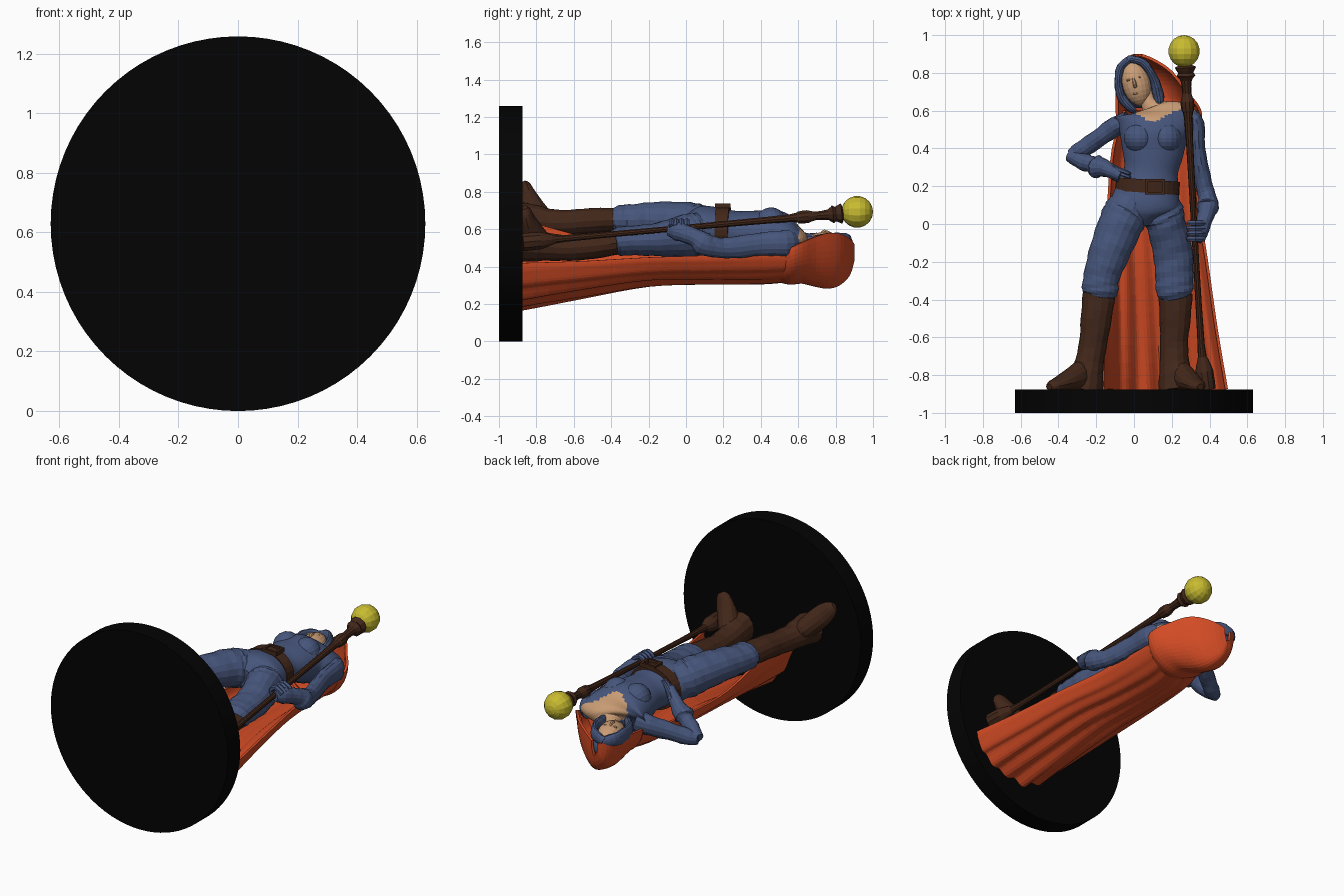
import bpy, bmesh, math
from math import sin, cos, pi
from mathutils import Vector, Matrix

def mat(name, rgb):
    m = bpy.data.materials.new(name)
    m.diffuse_color = (*rgb, 1)
    return m

BLUE = mat("blue_cloth", (0.062, 0.092, 0.2))
RED = mat("orange_cloth", (0.64, 0.07, 0.018))
BROWN = mat("brown_leather", (0.055, 0.02, 0.01))
SKIN = mat("skin", (0.6, 0.34, 0.18))
GOLD = mat("yellow_orb", (0.58, 0.5, 0.03))
BLACK = mat("black_base", (0.001, 0.001, 0.001))

def finish(name, bm, *mats):
    bmesh.ops.recalc_face_normals(bm, faces=bm.faces)
    me = bpy.data.meshes.new(name)
    bm.to_mesh(me)
    bm.free()
    for m in mats:
        me.materials.append(m)
    ob = bpy.data.objects.new(name, me)
    bpy.context.collection.objects.link(ob)
    return ob

def spline(rows, sub):
    """Catmull-Rom resampling of a table of rows."""
    P = [Vector(r) for r in rows]
    out = []
    for i in range(len(P) - 1):
        a, b, c, d = P[max(i - 1, 0)], P[i], P[i + 1], P[min(i + 2, len(P) - 1)]
        for k in range(sub):
            t = k / sub
            out.append(0.5 * (2 * b + (c - a) * t + (2 * a - 5 * b + 4 * c - d) * t * t
                              + (3 * b - a - 3 * c + d) * t ** 3))
    return out + [P[-1]]

def tube(name, rows, *mats, n=14, ref=(0, 0, 1), sub=3, crease=0.0, paint=None):
    """Loft of elliptical rings; row = x, y, z, radius across, radius along ref."""
    R = spline(rows, sub)
    bm = bmesh.new()
    rings = []
    for i, r in enumerate(R):
        c = Vector(r[:3])
        t = (Vector(R[min(i + 1, len(R) - 1)][:3]) - Vector(R[max(i - 1, 0)][:3])).normalized()
        b = Vector(ref)
        b = (b - t * b.dot(t)).normalized()
        a = t.cross(b)
        ring = []
        for k in range(n):
            th = 2 * pi * k / n
            s = 1 + crease * sin(2 * th + i * 2.1)
            ring.append(bm.verts.new(c + a * cos(th) * r[3] * s + b * sin(th) * r[4] * s))
        rings.append(ring)
    for p, q in zip(rings, rings[1:]):
        for k in range(n):
            bm.faces.new((p[k], p[(k + 1) % n], q[(k + 1) % n], q[k]))
    bm.faces.new(rings[0])
    bm.faces.new(rings[-1])
    if paint:
        for f in bm.faces:
            f.material_index = int(paint(f.calc_center_median()))
    return finish(name, bm, *mats)

def ball(name, c, r, m, seg=14, rot=0.0):
    bm = bmesh.new()
    bmesh.ops.create_uvsphere(bm, u_segments=seg, v_segments=seg * 2 // 3, radius=1)
    bm.transform(Matrix.Translation(c) @ Matrix.Rotation(rot, 4, 'Z') @ Matrix.Diagonal((*r, 1))
                 @ Matrix.Rotation(pi / 2, 4, 'X'))
    return finish(name, bm, m)

def drape(name, rows, m, n=40, fold=0.0, folds=8, sub=4):
    """Half-open sheet; row = y, left x, right x, back z, left edge z, right edge z."""
    bm = bmesh.new()
    R = spline(rows, sub)
    grid = []
    for i, (y, xl, xr, zb, zl, zr) in enumerate(R):
        amp = fold * (0.1 + 0.9 * i / (len(R) - 1))
        line = []
        for k in range(n + 1):
            u = k / n
            ze = zl if u < 0.5 else zr
            w = 0.75 * sin(2 * pi * folds * u + 0.8 * sin(3 * y)) + 0.25 * sin(2 * pi * folds * 0.6 * u + 4 * y)
            z = zb + (ze - zb) * (1 - sin(pi * u)) + amp * (w + 0.8) * sin(pi * u)
            line.append(bm.verts.new(((xl + xr) / 2 - (xr - xl) / 2 * cos(pi * u), y, z)))
        grid.append(line)
    for p, q in zip(grid, grid[1:]):
        for k in range(n):
            bm.faces.new((p[k], p[k + 1], q[k + 1], q[k]))
    ob = finish(name, bm, m)
    s = ob.modifiers.new("thickness", 'SOLIDIFY')
    s.thickness, s.offset = 0.015, 0
    return ob

# round base (the figure lies on its back, head towards +y)
bm = bmesh.new()
bmesh.ops.create_cone(bm, cap_ends=True, segments=80, radius1=0.629, radius2=0.629, depth=0.125)
bm.transform(Matrix.Translation((0, -0.9375, 0.629)) @ Matrix.Rotation(pi / 2, 4, 'X'))
finish("base_disc", bm, BLACK)

# torso with bare neckline
tube("torso", [(.06, -.01, .6, .035, .06), (.055, .04, .6, .12, .105), (.06, .1, .6, .18, .125),
               (.08, .2, .59, .16, .118), (.09, .28, .585, .143, .112), (.1, .37, .58, .16, .12),
               (.105, .46, .565, .18, .14), (.115, .53, .545, .215, .125), (.115, .575, .53, .21, .085),
               (.105, .605, .515, .085, .055), (.08, .64, .51, .045, .045), (.06, .69, .5, .042, .042)],
     BLUE, SKIN, n=64, sub=7,
     paint=lambda c: c.y > .602 or (c.z > .53 and abs(c.x - .1) < min((c.y - .535) * 1.8, .1)))
for side in (-1, 1):
    ball("bust", (.1 + side * .07, .455, .625), (.085, .085, .092), BLUE, seg=18)

# belt and buckle
tube("belt", [(.07, .165, .595, .172, .13), (.075, .235, .595, .168, .132)], BROWN, n=28, sub=1)
bm = bmesh.new()
for dx, dy, w, h in ((-.045, 0, .016, .08), (.045, 0, .016, .08), (0, -.035, .1, .014), (0, .035, .1, .014)):
    bmesh.ops.create_cube(bm, size=1, matrix=Matrix.Translation((.11 + dx, .197 + dy, .725))
                          @ Matrix.Diagonal((w, h, .025, 1)))
finish("belt_buckle", bm, BROWN)

# trousers
tube("left_trouser", [(.0, .14, .61, .1, .1), (-.04, .06, .62, .12, .115), (-.07, 0, .635, .118, .112),
                      (-.13, -.15, .65, .108, .098), (-.172, -.28, .65, .095, .085), (-.18, -.355, .65, .096, .08),
                      (-.185, -.39, .65, .07, .06)], BLUE, n=18, sub=4, crease=.025)
tube("right_trouser", [(.13, .14, .59, .095, .1), (.15, .06, .575, .115, .115), (.17, 0, .565, .104, .115),
                       (.205, -.15, .545, .105, .09), (.213, -.28, .54, .1, .08), (.215, -.355, .535, .098, .078),
                       (.22, -.39, .53, .075, .06)], BLUE, n=18, sub=4, crease=.025)

# boots: shaft and foot
tube("left_boot_shaft", [(-.185, -.37, .65, .086, .064), (-.2, -.5, .645, .082, .07), (-.215, -.62, .635, .074, .07),
                         (-.235, -.73, .635, .076, .075), (-.25, -.8, .645, .088, .085),
                         (-.265, -.88, .65, .105, .095)], BROWN, crease=.02)
tube("right_boot_shaft", [(.22, -.37, .525, .09, .062), (.218, -.5, .51, .082, .07), (.212, -.62, .5, .074, .07),
                          (.214, -.73, .505, .078, .075), (.22, -.8, .515, .088, .09),
                          (.228, -.88, .525, .1, .1)], BROWN, crease=.02)
for name, x, z, dx, dz in (("left_foot", -.23, .62, -.2, .205), ("right_foot", .215, .48, .125, .215)):
    tube(name, [(x, -.8, z, .04, .05), (x + dx * .25, -.81, z + dz * .25, .062, .085),
                (x + dx * .5, -.825, z + dz * .5, .066, .065), (x + dx * .8, -.847, z + dz * .8, .062, .042),
                (x + dx, -.858, z + dz, .045, .03), (x + dx * 1.1, -.862, z + dz * 1.1, .02, .015)],
         BROWN, ref=(0, 1, 0))

# arm with hand on hip, elbow swung back
tube("left_upper_arm", [(-.03, .54, .53, .055, .07), (-.1, .515, .51, .052, .062), (-.2, .445, .47, .047, .053),
                        (-.29, .385, .435, .046, .048), (-.34, .362, .43, .03, .035)], BLUE, crease=.04)
tube("left_forearm", [(-.34, .362, .43, .033, .036), (-.27, .33, .47, .046, .048), (-.22, .315, .505, .045, .046),
                      (-.2, .305, .52, .062, .06), (-.17, .3, .54, .05, .05), (-.12, .28, .585, .038, .04),
                      (-.06, .25, .635, .03, .035)], BLUE, crease=.04)
for k in range(4):
    tube("left_finger", [(-.11, .3 - k * .018, .6, .014, .014), (-.06, .28 - k * .018, .65, .013, .013),
                         (-.02, .265 - k * .018, .68, .008, .008)], BLUE, n=6, sub=2)

# arm holding the staff
tube("right_arm", [(.29, .565, .53, .05, .06), (.325, .53, .525, .048, .07), (.335, .4, .52, .042, .062),
                   (.355, .28, .505, .045, .06), (.375, .19, .5, .045, .055), (.39, .13, .51, .05, .058),
                   (.39, .09, .525, .06, .066), (.385, .06, .55, .046, .05), (.365, .0, .575, .042, .048),
                   (.345, -.05, .59, .045, .05), (.33, -.095, .595, .025, .03)], BLUE, crease=.03)
for k in range(4):
    y = .005 - k * .028
    tube("right_finger", [(.37, y, .615, .015, .015), (.325, y, .645, .015, .015), (.29, y, .62, .014, .014),
                          (.3, y, .59, .01, .01)], BLUE, n=6, sub=2, ref=(0, 1, 0))

# staff: radius varies with y along a nearly straight line
rings = [(-.875, .05), (-.78, .048), (-.72, .03), (-.64, .019), (-.2, .016), (.3, .018), (.56, .022), (.6, .033),
         (.65, .036), (.69, .024), (.76, .03), (.785, .05), (.8, .04), (.83, .056), (.84, .03)]
tube("staff", [(.318 - .055 * y + max(0, .06 * (-.6 - y)), y, .609 + .09 * y, r, r)
               for y, r in rings], BROWN, n=10, sub=2)
ball("staff_orb", (.265, .915, .693), (.085, .085, .085), GOLD, seg=14)

# cape and hood
drape("cape", [(.6, -.05, .33, .33, .47, .48), (.4, -.11, .33, .31, .47, .48), (.1, -.135, .34, .308, .46, .46),
               (-.2, -.15, .385, .295, .47, .45), (-.55, -.16, .435, .235, .56, .43),
               (-.875, -.165, .49, .175, .65, .42)], RED, fold=.02, n=64, folds=8)
drape("hood", [(.51, .0, .29, .32, .46, .46), (.56, -.08, .35, .31, .5, .5), (.62, -.09, .34, .315, .51, .53),
               (.69, -.09, .285, .298, .52, .56), (.76, -.09, .235, .287, .53, .58), (.82, -.075, .18, .305, .54, .575),
               (.87, -.045, .1, .355, .53, .55), (.893, .0, .04, .43, .51, .52)], RED, n=28, sub=3, fold=.008, folds=3)

# head, face and hair
ball("hair_back", (.02, .745, .46), (.105, .135, .1), BLUE, rot=.2)
ball("face", (.012, .745, .515), (.076, .12, .07), SKIN, seg=20, rot=.25)
tube("nose", [(-.004, .775, .577, .007, .006), (.004, .74, .588, .01, .012), (.007, .724, .578, .01, .006)],
     SKIN, n=6, sub=2)
tube("mouth", [(-.008, .69, .569, .003, .003), (.016, .692, .575, .005, .007), (.04, .702, .567, .003, .003)],
     SKIN, n=6, sub=2)
for dx, dy in ((-.03, .762), (.026, .776)):
    ball("eye", (dx, dy, .573), (.013, .006, .009), SKIN, seg=8, rot=.25)
tube("hair_lock_left", [(-.02, .872, .52, .02, .03), (-.07, .83, .53, .022, .04), (-.083, .75, .53, .02, .05),
                        (-.065, .67, .53, .024, .05), (-.02, .615, .54, .022, .04), (.01, .595, .54, .01, .02)],
     BLUE, crease=.05)
tube("hair_lock_right", [(-.03, .873, .52, .02, .03), (.045, .855, .54, .022, .04), (.1, .78, .53, .022, .05),
                         (.125, .7, .52, .03, .05), (.135, .63, .52, .024, .04), (.12, .6, .53, .01, .02)],
     BLUE, crease=.05)
